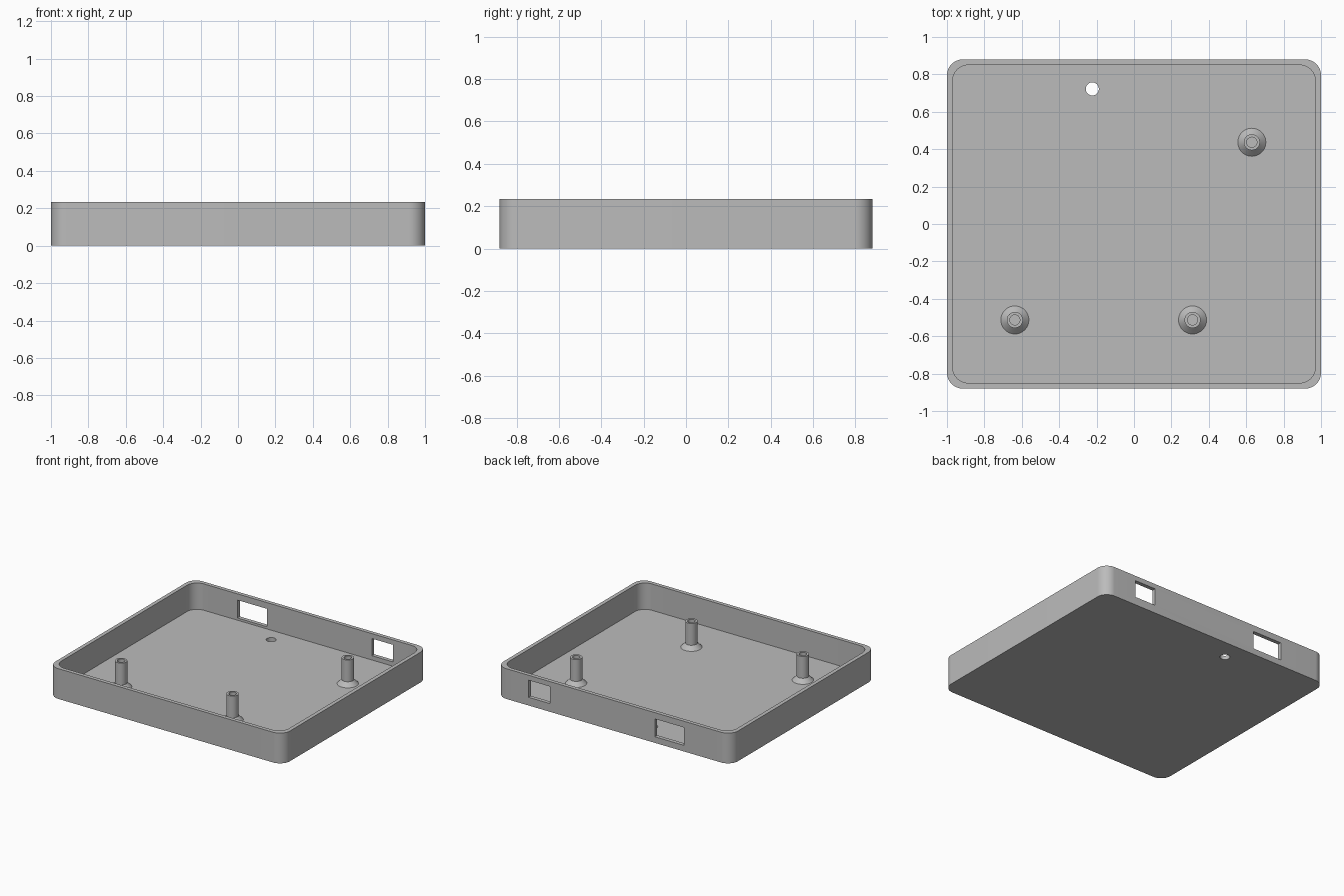
import bpy
import bmesh
from math import cos, sin, pi, radians

HX, HY, HEIGHT = 1.0, 0.88, 0.233
WALL, FLOOR, RADIUS = 0.03, 0.03, 0.085

cube = bpy.data.objects.get("Cube")
if cube:
    bpy.data.objects.remove(cube, do_unlink=True)

grey = bpy.data.materials.new("matte grey plastic")
grey.use_nodes = True
colour = (0.5, 0.5, 0.5, 1)
grey.diffuse_color = colour
grey.node_tree.nodes["Principled BSDF"].inputs["Base Color"].default_value = colour


def make_object(name, bm):
    bmesh.ops.recalc_face_normals(bm, faces=bm.faces)
    mesh = bpy.data.meshes.new(name)
    bm.to_mesh(mesh)
    bm.free()
    mesh.materials.append(grey)
    obj = bpy.data.objects.new(name, mesh)
    bpy.context.collection.objects.link(obj)
    return obj


def select_only(obj):
    bpy.ops.object.select_all(action='DESELECT')
    obj.select_set(True)
    bpy.context.view_layer.objects.active = obj


def smooth(obj):
    select_only(obj)
    bpy.ops.object.shade_smooth_by_angle(angle=radians(30))


def bridge(bm, a, b):
    for i in range(len(a)):
        j = (i + 1) % len(a)
        bm.faces.new((a[i], a[j], b[j], b[i]))


def rounded_loop(bm, hx, hy, z, steps=16):
    verts = []
    for k, (sx, sy) in enumerate(((1, 1), (-1, 1), (-1, -1), (1, -1))):
        for i in range(steps + 1):
            a = (k + i / steps) * pi / 2
            verts.append(bm.verts.new((sx * (hx - RADIUS) + RADIUS * cos(a),
                                       sy * (hy - RADIUS) + RADIUS * sin(a), z)))
    return verts


def cut(obj, cutter):
    cutter.hide_render = True
    mod = obj.modifiers.new("opening", 'BOOLEAN')
    mod.operation = 'DIFFERENCE'
    mod.solver = 'EXACT'
    mod.object = cutter
    select_only(obj)
    bpy.ops.object.modifier_apply(modifier=mod.name)
    bpy.data.objects.remove(cutter, do_unlink=True)


# Open tray with rounded corners
bm = bmesh.new()
loops = [rounded_loop(bm, HX, HY, 0),
         rounded_loop(bm, HX, HY, HEIGHT),
         rounded_loop(bm, HX - WALL, HY - WALL, HEIGHT),
         rounded_loop(bm, HX - WALL, HY - WALL, FLOOR)]
for lower, upper in zip(loops, loops[1:]):
    bridge(bm, lower, upper)
bm.faces.new(loops[0])
bm.faces.new(loops[-1])
tray = make_object("tray", bm)

# Port openings through the back wall: x range and z range
for x0, x1, z0, z1 in ((-0.60, -0.35, 0.047, 0.185), (0.545, 0.725, 0.063, 0.195)):
    bm = bmesh.new()
    bmesh.ops.create_cube(bm, size=1)
    bmesh.ops.scale(bm, vec=(x1 - x0, 0.1, z1 - z0), verts=bm.verts)
    bmesh.ops.translate(bm, vec=((x0 + x1) / 2, HY - WALL / 2, (z0 + z1) / 2), verts=bm.verts)
    cut(tray, make_object("port_cutter", bm))

# Round hole through the floor
bm = bmesh.new()
bmesh.ops.create_cone(bm, cap_ends=True, segments=40, radius1=0.035, radius2=0.035, depth=0.2)
bmesh.ops.translate(bm, vec=(-0.223, 0.722, 0), verts=bm.verts)
cut(tray, make_object("hole_cutter", bm))
smooth(tray)


# Hollow screw posts with flared feet
def screw_post(name, x, y, segments=40):
    profile = ((0.08, 0.025), (0.075, FLOOR), (0.043, 0.062), (0.043, 0.23),
               (0.027, 0.23), (0.027, FLOOR + 0.001))
    bm = bmesh.new()
    rings = [[bm.verts.new((x + r * cos(2 * pi * i / segments),
                            y + r * sin(2 * pi * i / segments), z))
              for i in range(segments)] for r, z in profile]
    for a, b in zip(rings, rings[1:]):
        bridge(bm, a, b)
    bm.faces.new(rings[0])
    bm.faces.new(rings[-1])
    smooth(make_object(name, bm))


screw_post("back_left_post", 0.63, 0.437)
screw_post("front_left_post", 0.313, -0.513)
screw_post("front_right_post", -0.637, -0.513)
